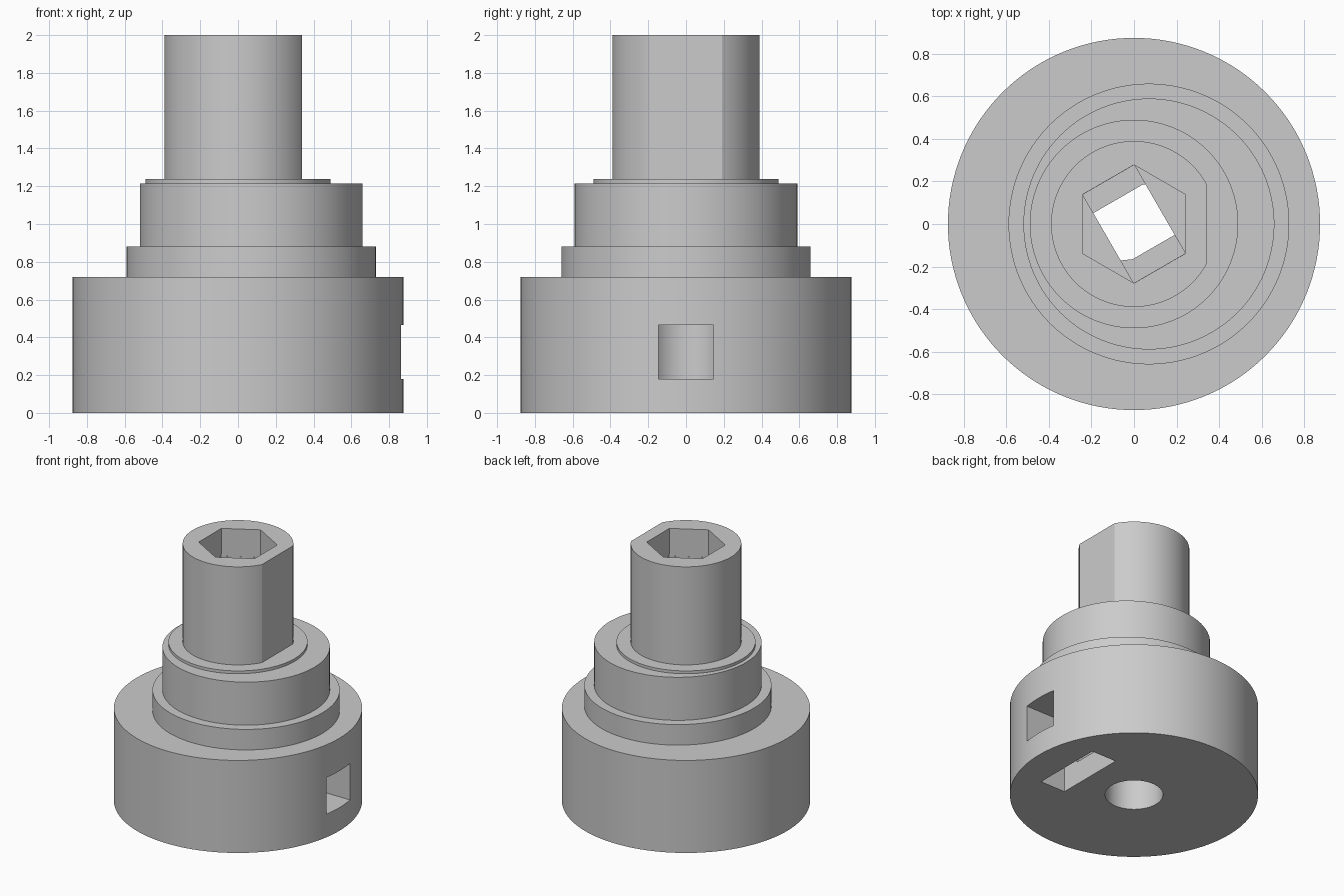
import bpy
import math

cube = bpy.data.objects.get("Cube")
if cube:
    bpy.data.objects.remove(cube, do_unlink=True)

grey = bpy.data.materials.new("plain grey")
grey.use_nodes = True
colour = (0.6, 0.6, 0.6, 1)
grey.diffuse_color = colour
grey.node_tree.nodes["Principled BSDF"].inputs["Base Color"].default_value = colour


def prism(name, radius, z0, z1, x=0, sides=128, turn=0):
    bpy.ops.mesh.primitive_cylinder_add(
        vertices=sides, radius=radius, depth=z1 - z0,
        location=(x, 0, (z0 + z1) / 2), rotation=(0, 0, turn))
    ob = bpy.context.object
    ob.name = name
    ob.data.materials.append(grey)
    return ob


def box(name, low, high, turn=0):
    centre = [(a + b) / 2 for a, b in zip(low, high)]
    bpy.ops.mesh.primitive_cube_add(size=1, location=centre, rotation=(0, 0, turn))
    ob = bpy.context.object
    ob.name = name
    ob.scale = [b - a for a, b in zip(low, high)]
    ob.data.materials.append(grey)
    return ob


def combine(body, tool, operation):
    mod = body.modifiers.new(tool.name, "BOOLEAN")
    mod.operation = operation
    mod.solver = "EXACT"
    mod.object = tool
    bpy.context.view_layer.objects.active = body
    bpy.ops.object.modifier_apply(modifier=mod.name)
    bpy.data.objects.remove(tool, do_unlink=True)


# Shaft with a flat on its left side
shaft = prism("shaft", 0.39, 1.1, 2)
combine(shaft, box("shaft_flat", (0.34, -1, 1), (1, 1, 2.1)), "DIFFERENCE")

# Base with two off-centre steps and a thin collar
body = prism("stepped_shaft_body", 0.875, 0, 0.72)
for part in (prism("lower_step", 0.66, 0.4, 0.88, 0.07),
             prism("upper_step", 0.59, 0.5, 1.215, 0.07),
             prism("collar", 0.49, 0.6, 1.237),
             shaft):
    combine(body, part, "UNION")

# Bore, hex socket with bridging layers, nut slot and screw channel
tilt = math.radians(30)
for cutter in (prism("bore", 0.204, -0.1, 1.735),
               box("bridge_square", (-0.14, -0.14, 1.7), (0.14, 0.14, 1.78), tilt),
               box("bridge_strip", (-0.14, -0.24, 1.76), (0.14, 0.24, 1.8), tilt),
               prism("hex_socket", 0.278, 1.785, 2.1, sides=6),
               box("nut_slot", (0.405, -0.28, -0.1), (0.62, 0.28, 0.56)),
               box("screw_channel", (0, -0.145, 0.18), (1, 0.145, 0.465))):
    combine(body, cutter, "DIFFERENCE")

# Smooth round walls with crisp edges
bpy.ops.object.select_all(action="DESELECT")
body.select_set(True)
bpy.context.view_layer.objects.active = body
bpy.ops.object.shade_smooth_by_angle(angle=math.radians(25))
